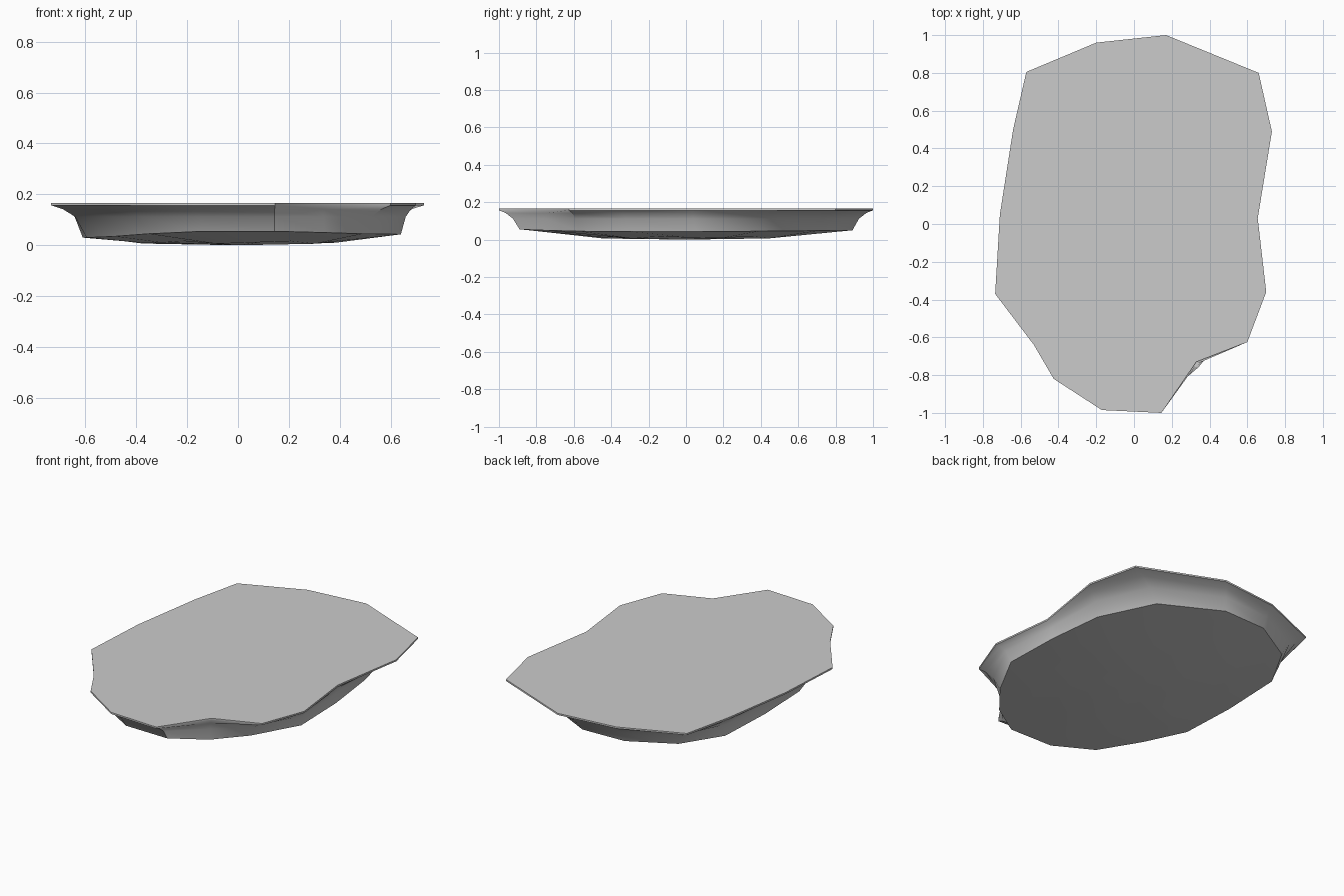
import bpy, bmesh, math

if "Cube" in bpy.data.objects:
    bpy.data.objects.remove(bpy.data.objects["Cube"])

# Irregular plan outlines: upper rim and lower edge of the wall (matching points)
RIM = [(.145, -1), (.33, -.73), (.60, -.625), (.70, -.36), (.655, .03), (.73, .49),
       (.66, .80), (.17, 1), (-.20, .96), (-.57, .805), (-.64, .50), (-.71, .05),
       (-.735, -.37), (-.53, -.64), (-.425, -.82), (-.17, -.985)]
BASE = [(.143, -.89), (.34, -.76), (.49, -.575), (.64, -.30), (.63, .05), (.59, .39),
        (.43, .71), (.08, .89), (-.20, .88), (-.46, .73), (-.60, .475), (-.61, .10),
        (-.595, -.25), (-.484, -.50), (-.353, -.748), (-.139, -.885)]
BASE_Z = [.055, .05, .045, .043, .043, .045, .048, .05, .05, .045, .035, .03,
          .03, .035, .045, .055]
N = len(RIM)

bm = bmesh.new()


def blend_ring(t, z):
    """Ring between rim (t=0) and base (t=1)."""
    return [bm.verts.new((a[0] + (b[0] - a[0]) * t, a[1] + (b[1] - a[1]) * t, z))
            for a, b in zip(RIM, BASE)]


# Flat top, thin lip, then wall curving in
rings = [blend_ring(0, .167), blend_ring(0, .157), blend_ring(.33, .142),
         blend_ring(.68, .112)]
rings.append([bm.verts.new((x, y, z)) for (x, y), z in zip(BASE, BASE_Z)])
# Shallow, slightly bumpy underside
rings.append([bm.verts.new((x * .62, y * .5, .012 + .006 * math.sin(i * 2.4)))
              for i, (x, y) in enumerate(BASE)])
centre = bm.verts.new((0, 0, 0.0))

bm.faces.new(rings[0])
for a, b in zip(rings, rings[1:]):
    for i in range(N):
        j = (i + 1) % N
        bm.faces.new((a[i], b[i], b[j], a[j]))
for i in range(N):
    bm.faces.new((rings[-1][i], centre, rings[-1][(i + 1) % N]))
bmesh.ops.recalc_face_normals(bm, faces=bm.faces)

mesh = bpy.data.meshes.new("ground_slab")
bm.to_mesh(mesh)
bm.free()
slab = bpy.data.objects.new("ground_slab", mesh)
bpy.context.collection.objects.link(slab)
bpy.context.view_layer.objects.active = slab
slab.select_set(True)
bpy.ops.object.shade_smooth_by_angle(angle=math.radians(35))
